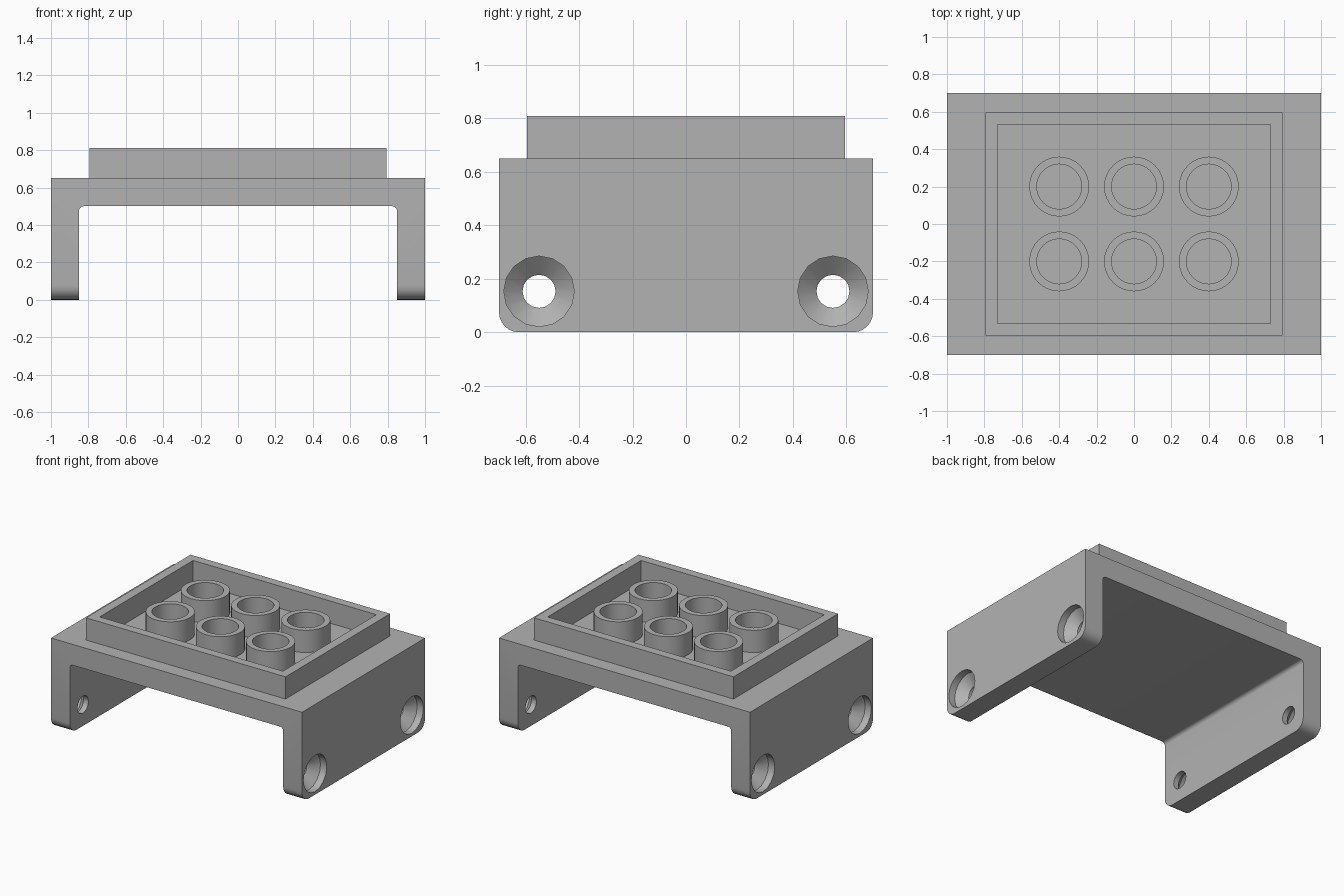
import bpy, bmesh, math
from mathutils import Matrix, Vector

scene = bpy.context.scene
if "Cube" in bpy.data.objects:
    bpy.data.objects.remove(bpy.data.objects["Cube"])

grey = bpy.data.materials.new("plain grey")
grey.use_nodes = True
COLOUR = (0.45, 0.45, 0.45, 1)
grey.diffuse_color = COLOUR
grey.node_tree.nodes["Principled BSDF"].inputs["Base Color"].default_value = COLOUR


def make(name, bm):
    bmesh.ops.recalc_face_normals(bm, faces=bm.faces)
    mesh = bpy.data.meshes.new(name)
    bm.to_mesh(mesh)
    bm.free()
    mesh.materials.append(grey)
    obj = bpy.data.objects.new(name, mesh)
    scene.collection.objects.link(obj)
    return obj


def select_only(obj):
    bpy.ops.object.select_all(action='DESELECT')
    obj.select_set(True)
    bpy.context.view_layer.objects.active = obj


def lathe(bm, profile, segments, matrix, closed):
    """Rings of (radius, height) joined by quads; caps unless closed on itself."""
    rings = []
    for r, h in profile:
        angles = [2 * math.pi * i / segments for i in range(segments)]
        rings.append([bm.verts.new(matrix @ Vector((r * math.cos(a), r * math.sin(a), h)))
                      for a in angles])
    pairs = list(zip(rings, rings[1:]))
    if closed:
        pairs.append((rings[-1], rings[0]))
    else:
        bm.faces.new(rings[0])
        bm.faces.new(rings[-1])
    for a, b in pairs:
        for i in range(segments):
            j = (i + 1) % segments
            bm.faces.new((a[i], a[j], b[j], b[i]))


# Bridge-shaped body: U profile extruded front to back
HALF_Y, DECK = 0.7, 0.65
bm = bmesh.new()
outline = [(-1, 0), (-1, DECK), (1, DECK), (1, 0), (0.85, 0), (0.85, 0.5), (-0.85, 0.5), (-0.85, 0)]
face = bm.faces.new([bm.verts.new((x, -HALF_Y, z)) for x, z in outline])
out = bmesh.ops.extrude_face_region(bm, geom=[face])
new_verts = [v for v in out["geom"] if isinstance(v, bmesh.types.BMVert)]
bmesh.ops.translate(bm, verts=new_verts, vec=(0, 2 * HALF_Y, 0))


def along(edge, axis):
    d = edge.verts[0].co - edge.verts[1].co
    return abs(d[axis]) > 0.99 * d.length


# Rounded leg bottoms, then small fillets under the deck
feet = [e for e in bm.edges if along(e, 0) and all(v.co.z < 0.01 for v in e.verts)]
bmesh.ops.bevel(bm, geom=feet, offset=0.075, segments=6, profile=0.5, affect='EDGES')
inner = [e for e in bm.edges if along(e, 1) and all(abs(v.co.z - 0.5) < 0.01 for v in e.verts)]
bmesh.ops.bevel(bm, geom=inner, offset=0.025, segments=4, profile=0.5, affect='EDGES')
body = make("bridge_body", bm)

# Countersunk screw holes in both legs
bm = bmesh.new()
sink = [(0.132, 0.1), (0.132, -0.05), (0.062, -0.11), (0.062, -0.3)]
for side in (-1, 1):
    for y in (-0.55, 0.55):
        place = Matrix.Translation((side, y, 0.153)) @ Matrix.Rotation(side * math.pi / 2, 4, 'Y')
        lathe(bm, sink, 16, place, False)
cutter = make("screw_hole_cutter", bm)
cutter.hide_render = True
cut = body.modifiers.new("screw holes", 'BOOLEAN')
cut.operation = 'DIFFERENCE'
cut.solver = 'EXACT'
cut.object = cutter
select_only(body)
bpy.ops.object.modifier_apply(modifier=cut.name)
bpy.data.objects.remove(cutter)

# Raised rectangular rim on the deck
TOP = 0.81
bm = bmesh.new()
loops = []
for hx, hy, z in ((0.795, 0.595, DECK), (0.795, 0.595, TOP), (0.73, 0.532, TOP), (0.73, 0.532, DECK)):
    loops.append([bm.verts.new((sx * hx, sy * hy, z)) for sx, sy in ((-1, -1), (1, -1), (1, 1), (-1, 1))])
for k in range(4):
    a, b = loops[k], loops[(k + 1) % 4]
    for i in range(4):
        j = (i + 1) % 4
        bm.faces.new((a[i], a[j], b[j], b[i]))
rim = make("raised_rim", bm)

# Two rows of three hollow tubes inside the rim
tubes = []
ring = [(0.16, DECK), (0.16, TOP), (0.12, TOP), (0.12, DECK)]
for row, y in (("front", -0.2), ("back", 0.2)):
    for column, x in (("right", -0.4), ("middle", 0), ("left", 0.4)):
        bm = bmesh.new()
        lathe(bm, ring, 32, Matrix.Translation((x, y, 0)), True)
        tubes.append(make(f"tube_{row}_{column}", bm))

for obj in [body] + tubes:
    select_only(obj)
    bpy.ops.object.shade_smooth_by_angle(angle=math.radians(30))
